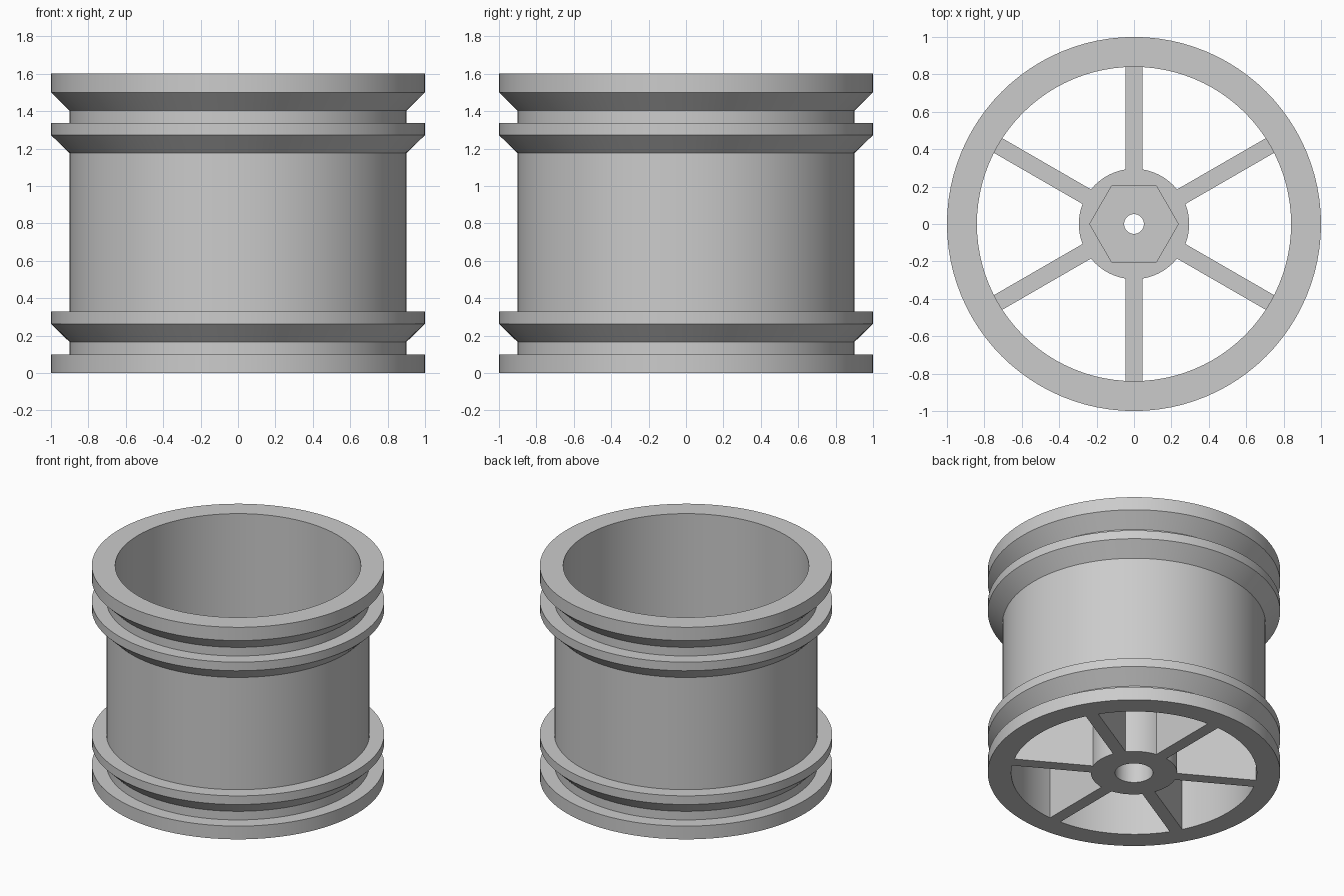
import bpy
import math
from mathutils import Matrix

cube = bpy.data.objects.get("Cube")
if cube:
    bpy.data.objects.remove(cube, do_unlink=True)

SEGMENTS = 96
HEIGHT = 1.6
HUB_TOP = 0.5

grey = bpy.data.materials.new("plain grey")
grey.use_nodes = True
grey.diffuse_color = (0.6, 0.6, 0.6, 1)
grey.node_tree.nodes["Principled BSDF"].inputs["Base Color"].default_value = grey.diffuse_color


def cylinder(name, radius, bottom, top, sides=SEGMENTS):
    bpy.ops.mesh.primitive_cylinder_add(
        vertices=sides, radius=radius, depth=top - bottom,
        location=(0, 0, (bottom + top) / 2), rotation=(0, 0, math.pi / 2))
    obj = bpy.context.object
    obj.name = name
    return obj


def combine(target, tool, operation):
    """Apply a boolean and discard the tool."""
    mod = target.modifiers.new("cut", 'BOOLEAN')
    mod.operation = operation
    mod.solver = 'EXACT'
    mod.object = tool
    bpy.context.view_layer.objects.active = target
    bpy.ops.object.modifier_apply(modifier=mod.name)
    bpy.data.objects.remove(tool, do_unlink=True)


def finish(obj):
    obj.data.materials.clear()
    obj.data.materials.append(grey)
    bpy.ops.object.select_all(action='DESELECT')
    obj.select_set(True)
    bpy.context.view_layer.objects.active = obj
    bpy.ops.object.shade_smooth_by_angle(angle=math.radians(25))


# Rim barrel: closed (radius, height) section turned about z
section = [
    (0.84, 0), (1, 0), (1, 0.1), (0.9, 0.1), (0.9, 0.165), (1, 0.263),
    (1, 0.328), (0.9, 0.328), (0.9, 1.175), (1, 1.272), (1, 1.337),
    (0.9, 1.337), (0.9, 1.402), (1, 1.5), (1, HEIGHT), (0.84, HEIGHT),
]
count = len(section)
verts, faces = [], []
for i in range(SEGMENTS):
    a = math.tau * i / SEGMENTS
    verts += [(r * math.cos(a), r * math.sin(a), z) for r, z in section]
    j = (i + 1) % SEGMENTS
    for k in range(count):
        n = (k + 1) % count
        faces.append((i * count + k, j * count + k, j * count + n, i * count + n))
mesh = bpy.data.meshes.new("rim")
mesh.from_pydata(verts, [], faces)
rim = bpy.data.objects.new("rim", mesh)
bpy.context.collection.objects.link(rim)
finish(rim)

# Hub with six spokes, made as three bars through the centre
hub = cylinder("hub_and_spokes", 0.295, 0, HUB_TOP)
for i in range(3):
    bpy.ops.mesh.primitive_cube_add(size=1)
    bar = bpy.context.object
    bar.data.transform(
        Matrix.Rotation(math.radians(30 + 60 * i), 4, 'Z')
        @ Matrix.Translation((0, 0, HUB_TOP / 2))
        @ Matrix.Diagonal((1.72, 0.09, HUB_TOP, 1)))
    combine(hub, bar, 'UNION')

# Hexagonal drive socket, axle bore and nut recess
combine(hub, cylinder("socket_cutter", 0.237, HUB_TOP - 0.17, HUB_TOP + 0.1, 6), 'DIFFERENCE')
combine(hub, cylinder("bore_cutter", 0.053, -0.1, HUB_TOP + 0.1, 48), 'DIFFERENCE')
combine(hub, cylinder("recess_cutter", 0.13, -0.1, 0.2, 48), 'DIFFERENCE')
finish(hub)
